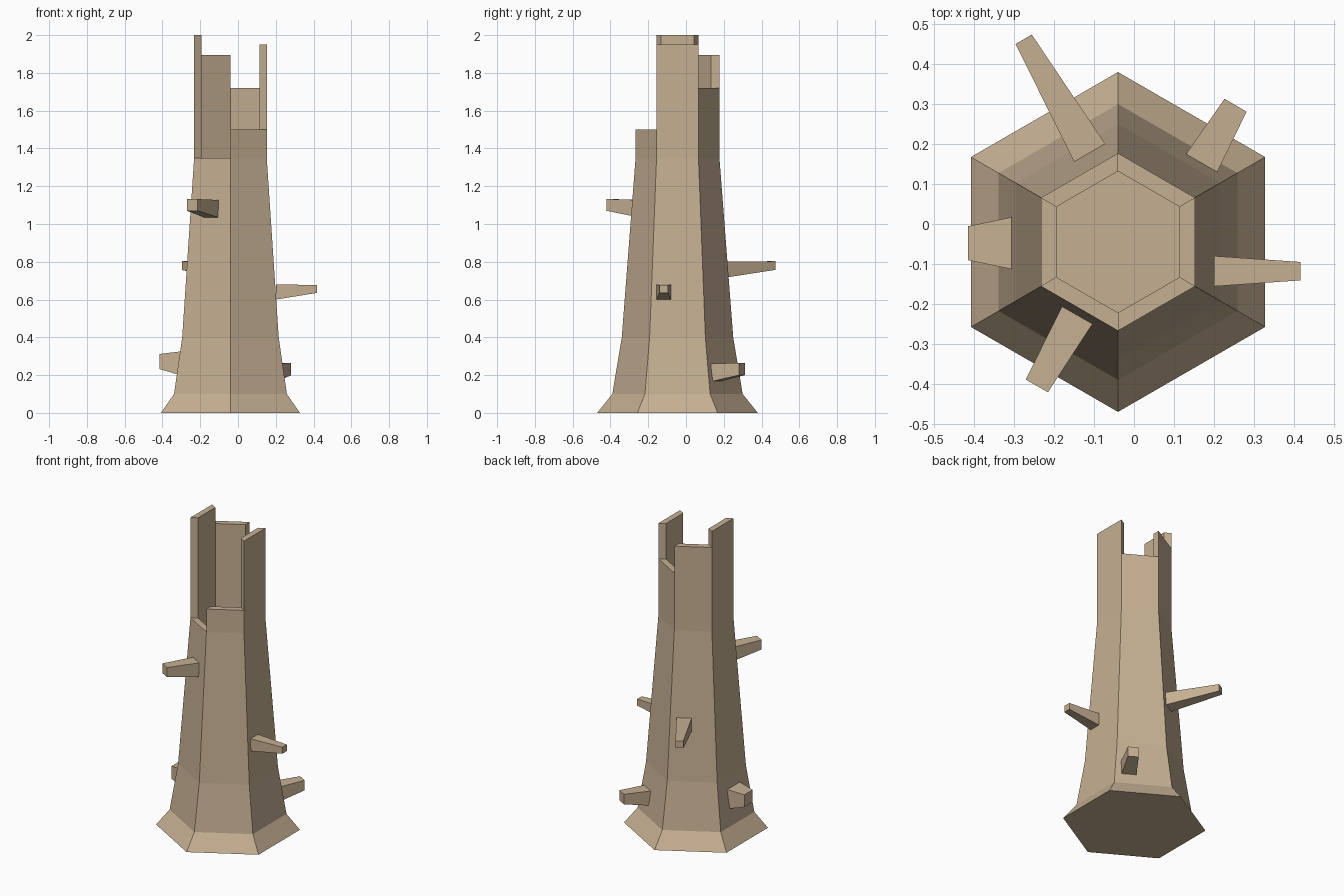
import bpy, bmesh
from math import cos, sin, radians
from mathutils import Vector

if "Cube" in bpy.data.objects:
    bpy.data.objects.remove(bpy.data.objects["Cube"])

CX, CY = -0.04, -0.045          # trunk axis
RIM, FLOOR = 1.35, 1.10

bark = bpy.data.materials.new("bark")
bark.diffuse_color = (0.56, 0.43, 0.29, 1)
bark.use_nodes = True
bark.node_tree.nodes["Principled BSDF"].inputs["Base Color"].default_value = bark.diffuse_color


def make_object(name, bm):
    bmesh.ops.recalc_face_normals(bm, faces=bm.faces)
    mesh = bpy.data.meshes.new(name)
    bm.to_mesh(mesh)
    bm.free()
    mesh.materials.append(bark)
    obj = bpy.data.objects.new(name, mesh)
    bpy.context.collection.objects.link(obj)
    return obj


def hex_point(i, r, z):
    a = radians(30 + 60 * i)
    return Vector((CX + r * cos(a), CY + r * sin(a), z))


def bridge(bm, a, b):
    return [bm.faces.new((a[i], a[(i + 1) % 6], b[(i + 1) % 6], b[i]))
            for i in range(6)]


# Flared hexagonal trunk with a hollow top
bm = bmesh.new()
profile = [(0.425, 0), (0.345, 0.1), (0.295, 0.4), (0.222, RIM),
           (0.177, RIM), (0.177, FLOOR)]
rings = [[bm.verts.new(hex_point(i, r, z)) for i in range(6)] for r, z in profile]
bands = [bridge(bm, a, b) for a, b in zip(rings, rings[1:])]
bm.faces.new(rings[0][::-1])
bm.faces.new(rings[-1])
make_object("hollow_trunk", bm)

# Broken wall slabs of different heights standing on the rim, mitred at corners
slab_tops = {"back_right": (0, 1.72), "back_left": (1, 1.895), "left": (2, 2.0),
             "front_right": (4, 1.5), "right": (5, 1.95)}
for side, (i, top) in slab_tops.items():
    bm = bmesh.new()
    corners = [(i, 0.222), (i + 1, 0.222), (i + 1, 0.177), (i, 0.177)]
    low = [bm.verts.new(hex_point(k, r, RIM)) for k, r in corners]
    high = [bm.verts.new(hex_point(k, r, top)) for k, r in corners]
    bm.faces.new(high)
    for k in range(4):
        n = (k + 1) % 4
        bm.faces.new((low[k], low[n], high[n], high[k]))
    make_object(side + "_broken_wall", bm)


# Tapered four-sided branch stubs: (x, y, width, z low, z high) at root and tip
def branch(name, root, tip):
    bm = bmesh.new()
    d = Vector((tip[0] - root[0], tip[1] - root[1], 0)).normalized()
    side = Vector((-d.y, d.x, 0))
    ends = []
    for x, y, w, lo, hi in (root, tip):
        ends.append([bm.verts.new(Vector((x, y, z)) + side * s * w / 2)
                     for z, s in ((lo, -1), (lo, 1), (hi, 1), (hi, -1))])
    a, b = ends
    bm.faces.new(a[::-1])
    bm.faces.new(b)
    for k in range(4):
        n = (k + 1) % 4
        bm.faces.new((a[k], a[n], b[n], b[k]))
    make_object(name, bm)


branch("right_branch", (0.2, -0.118, 0.076, 0.60, 0.68), (0.417, -0.118, 0.046, 0.635, 0.677))
branch("back_left_branch", (-0.111, 0.178, 0.09, 0.715, 0.80), (-0.276, 0.462, 0.047, 0.757, 0.803))
branch("back_right_branch", (0.169, 0.152, 0.09, 0.165, 0.26), (0.254, 0.297, 0.064, 0.20, 0.265))
branch("left_branch", (-0.307, -0.048, 0.13, 0.20, 0.325), (-0.415, -0.048, 0.085, 0.232, 0.312))
branch("front_left_branch", (-0.142, -0.228, 0.088, 1.035, 1.127), (-0.243, -0.405, 0.064, 1.07, 1.132))
